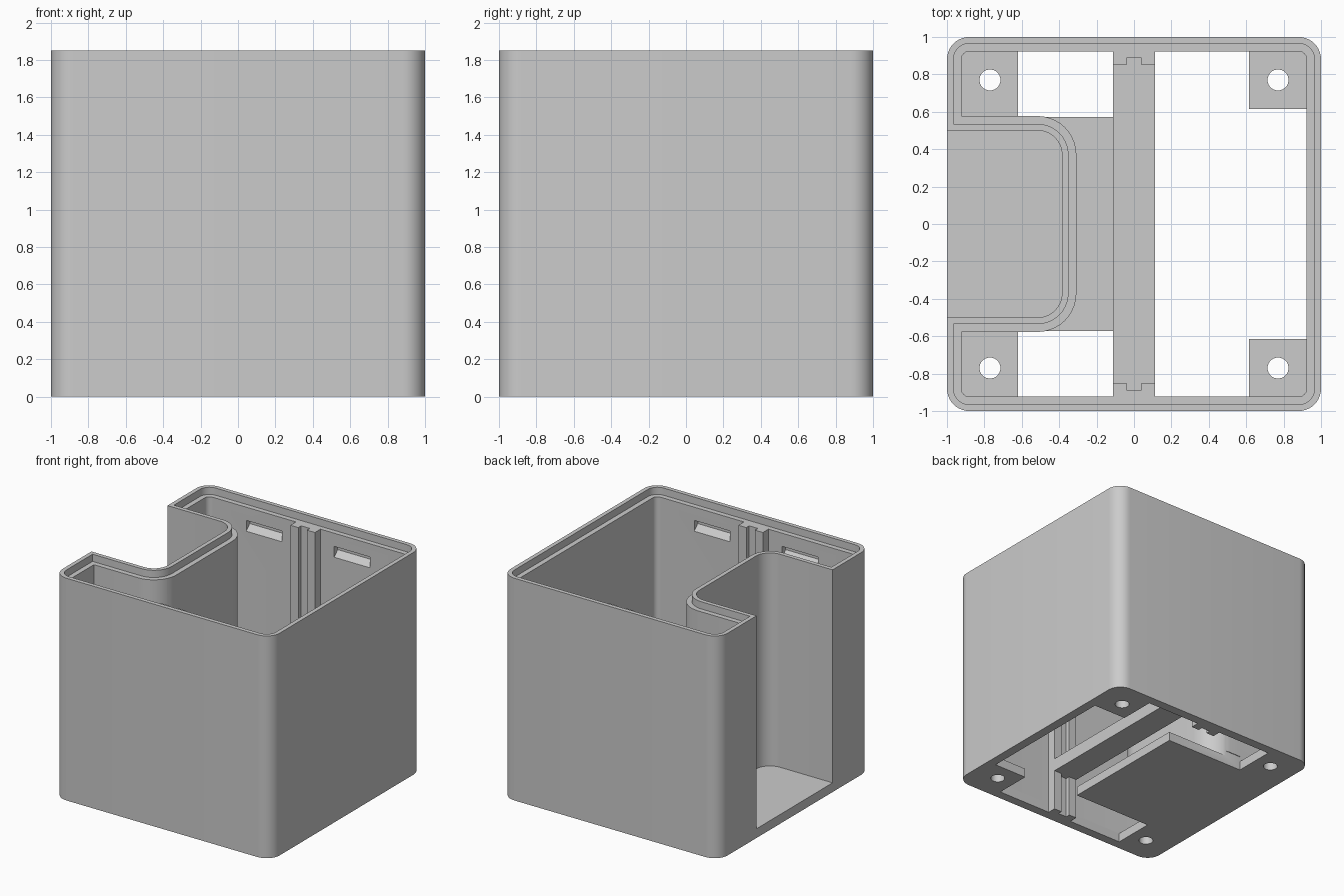
import bpy, bmesh, math

cube = bpy.data.objects.get("Cube")
if cube:
    bpy.data.objects.remove(cube, do_unlink=True)

HEIGHT, WALL, LIP, LEDGE = 1.85, 0.077, 0.035, 1.79

grey = bpy.data.materials.new("plain grey")
grey.use_nodes = True
grey.diffuse_color = (0.6, 0.6, 0.6, 1)
grey.node_tree.nodes["Principled BSDF"].inputs["Base Color"].default_value = (0.6, 0.6, 0.6, 1)


def prism(name, points, low, high, axis="z"):
    """Extrude a 2D outline along z, or a (y, z) outline along x."""
    bm = bmesh.new()
    place = (lambda p, t: (p[0], p[1], t)) if axis == "z" else (lambda p, t: (t, p[0], p[1]))
    face = bm.faces.new([bm.verts.new(place(p, low)) for p in points])
    top = bmesh.ops.extrude_face_region(bm, geom=[face])["geom"]
    shift = (0, 0, high - low) if axis == "z" else (high - low, 0, 0)
    bmesh.ops.translate(bm, verts=[g for g in top if isinstance(g, bmesh.types.BMVert)], vec=shift)
    bmesh.ops.recalc_face_normals(bm, faces=bm.faces)
    mesh = bpy.data.meshes.new(name)
    bm.to_mesh(mesh)
    bm.free()
    mesh.materials.append(grey)
    ob = bpy.data.objects.new(name, mesh)
    bpy.context.collection.objects.link(ob)
    return ob


def rect(x0, x1, y0, y1):
    return [(x0, y0), (x1, y0), (x1, y1), (x0, y1)]


def arc(cx, cy, r, start, end, steps=10):
    angles = [math.radians(start + (end - start) * i / steps) for i in range(steps + 1)]
    return [(cx + r * math.cos(a), cy + r * math.sin(a)) for a in angles]


def outline(d):
    """Box outline with the side bay, moved inward by d."""
    r, c = 0.12 - d, 0.88
    bay = 0.5 + d
    return (arc(-c, -c, r, 180, 270) + arc(c, -c, r, 270, 360)
            + arc(c, c, r, 0, 90) + arc(-c, c, r, 90, 180)
            + [(d - 1, bay)] + arc(-0.515, 0.37, 0.13 + d, 90, 0)
            + arc(-0.515, -0.37, 0.13 + d, 0, -90) + [(d - 1, -bay)])


def cut(target, cutter):
    mod = target.modifiers.new("cut", "BOOLEAN")
    mod.operation, mod.solver, mod.object = "DIFFERENCE", "EXACT", cutter
    bpy.context.view_layer.objects.active = target
    bpy.ops.object.modifier_apply(modifier=mod.name)
    bpy.data.objects.remove(cutter, do_unlink=True)


# Outer block
c = 0.88
block = [p for i, (sx, sy) in enumerate([(1, 1), (-1, 1), (-1, -1), (1, -1)])
         for p in arc(sx * c, sy * c, 0.12, 90 * i, 90 * i + 90)]
housing = prism("housing", block, 0, HEIGHT)

# Side bay, hollow interior and stepped rim
bay = ([(-1.2, 0.5)] + arc(-0.515, 0.37, 0.13, 90, 0)
       + arc(-0.515, -0.37, 0.13, 0, -90) + [(-1.2, -0.5)])
cut(housing, prism("bay_cutter", bay, WALL, 2))
cut(housing, prism("cavity_cutter", outline(WALL), WALL, 2))
cut(housing, prism("rim_cutter", outline(LIP), LEDGE, 2))

# Floor openings that leave the bay plate and four corner pads
inner = 1 - WALL - 0.001
for s in (-1, 1):
    lo, hi = sorted((s * 0.572, s * inner))
    cut(housing, prism("floor_cutter", rect(-0.62, 0.615, lo, hi), -0.1, 0.12))
cut(housing, prism("floor_cutter", rect(0.113, inner, -0.615, 0.615), -0.1, 0.12))

# Screw holes and wedge-shaped snap slots
for sx in (-1, 1):
    for sy in (-1, 1):
        cut(housing, prism("hole_cutter", arc(sx * 0.77, sy * 0.77, 0.056, 0, 348.75, 31), -0.1, 0.2))
        wedge = [(sy * y, z) for y, z in ((0.9, 1.567), (0.969, 1.636), (0.969, 1.68), (0.9, 1.68))]
        lo, hi = sorted((sx * 0.24, sx * 0.57))
        cut(housing, prism("slot_cutter", wedge, lo, hi, "x"))

# Grooved guide rails on the front and back walls
for s, name in ((-1, "front_rail"), (1, "back_rail")):
    profile = [(-0.113, 0.923), (-0.113, 0.85), (-0.04, 0.85), (-0.04, 0.888),
               (0.04, 0.888), (0.04, 0.85), (0.113, 0.85), (0.113, 0.923)]
    prism(name, [(x, s * y) for x, y in profile], 0, LEDGE)

# Raised cross bar between the rails
prism("cross_bar", rect(-0.113, 0.113, -0.92, 0.92), 0.35, 0.46)

bpy.ops.object.select_all(action="DESELECT")
housing.select_set(True)
bpy.context.view_layer.objects.active = housing
bpy.ops.object.shade_smooth_by_angle(angle=math.radians(30))
